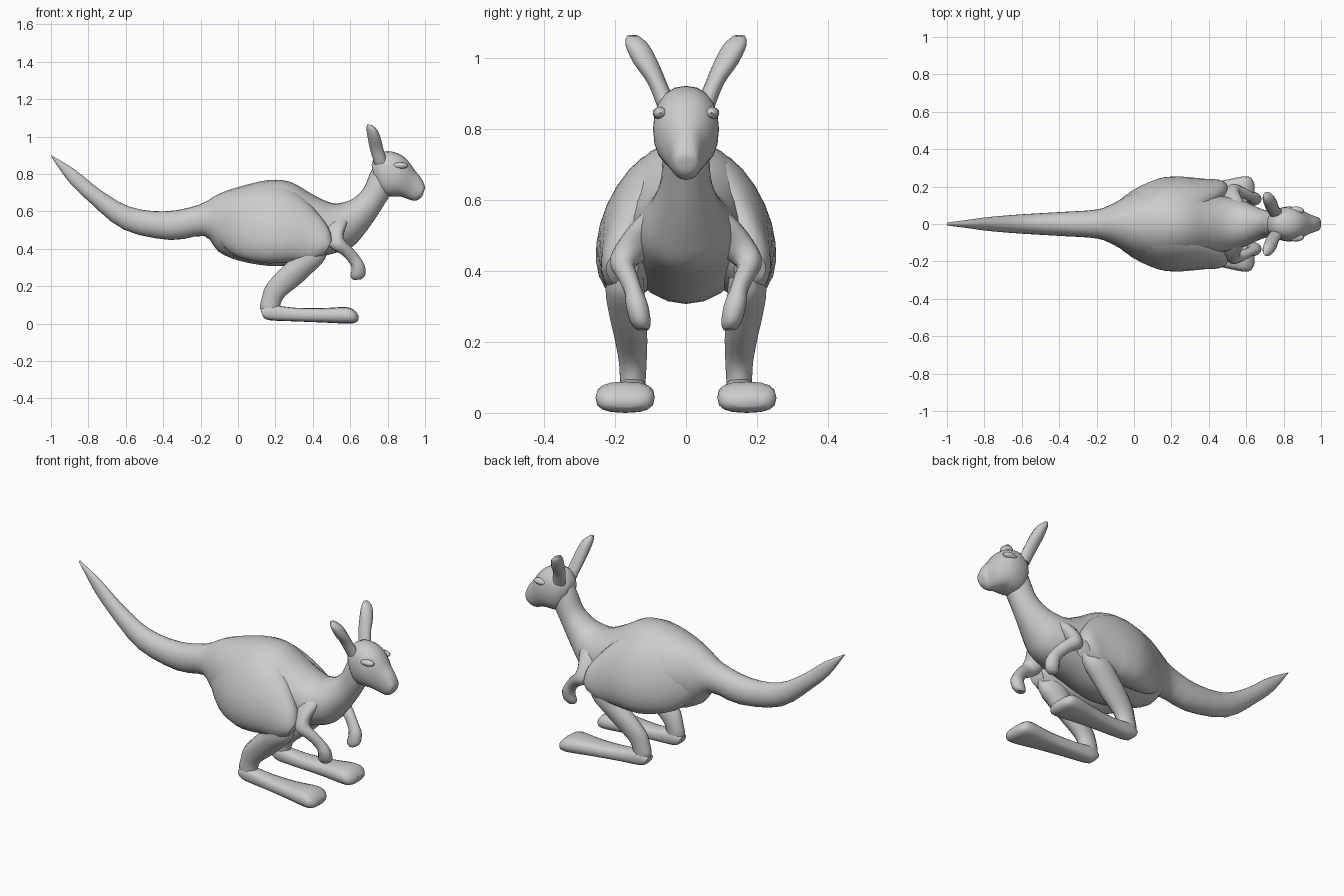
import bpy, bmesh, math
from mathutils import Vector


def spline(rows, steps):
    """Catmull-Rom interpolation through the section rows."""
    out = []
    for i in range(len(rows) - 1):
        p = [rows[max(0, min(len(rows) - 1, i + k))] for k in (-1, 0, 1, 2)]
        for s in range(steps):
            t = s / steps
            out.append([0.5 * (2 * b + (c - a) * t + (2 * a - 5 * b + 4 * c - d) * t * t
                               + (3 * b - a - 3 * c + d) * t ** 3) for a, b, c, d in zip(*p)])
    return out + [list(rows[-1])]


def loft(name, rows, sides=20, steps=3, power=1.0, mirror=False):
    """Rows: x,z of one edge, x,z of the opposite edge, centre y, half width, optional inward lean."""
    bm = bmesh.new()
    rings = []
    for xa, za, xb, zb, y, w, *lean in spline(rows, steps):
        d = lean[0] if lean else 0
        a, b = Vector((xa, y - d, za)), Vector((xb, y + d, zb))
        mid, half = (a + b) / 2, (a - b) / 2
        ring = []
        for k in range(sides):
            ang = 2 * math.pi * k / sides
            c, s = (math.copysign(abs(v) ** power, v) for v in (math.cos(ang), math.sin(ang)))
            ring.append(bm.verts.new(mid + half * c + Vector((0, max(w, 0.002) * s, 0))))
        rings.append(ring)
    for r, q in zip(rings, rings[1:]):
        for k in range(sides):
            j = (k + 1) % sides
            bm.faces.new((r[k], r[j], q[j], q[k]))
    bm.faces.new(rings[0])
    bm.faces.new(rings[-1][::-1])
    return finish(name, bm, mirror)


def finish(name, bm, mirror):
    bmesh.ops.recalc_face_normals(bm, faces=bm.faces)
    me = bpy.data.meshes.new(name)
    bm.to_mesh(me)
    bm.free()
    ob = bpy.data.objects.new(name, me)
    bpy.context.collection.objects.link(ob)
    if mirror:
        m = ob.modifiers.new("Mirror", 'MIRROR')
        m.use_axis = (False, True, False)
    bpy.ops.object.select_all(action='DESELECT')
    ob.select_set(True)
    bpy.context.view_layer.objects.active = ob
    bpy.ops.object.shade_smooth_by_angle(angle=math.radians(45))
    return ob


# Tail, trunk and neck in one sweep
loft("tail_body_neck", [
    (-1.0, .90, -.995, .888, 0, .008), (-.87, .822, -.91, .765, 0, .022),
    (-.74, .718, -.80, .655, 0, .038), (-.58, .625, -.61, .502, 0, .052),
    (-.39, .60, -.36, .447, 0, .065), (-.21, .635, -.18, .468, 0, .078),
    (-.10, .695, -.105, .385, 0, .115), (.02, .735, .01, .335, 0, .175),
    (.16, .767, .17, .308, 0, .20), (.28, .758, .29, .315, 0, .185),
    (.40, .69, .40, .345, 0, .16), (.50, .645, .51, .375, 0, .145),
    (.57, .65, .61, .41, 0, .122), (.62, .672, .675, .48, 0, .095),
    (.67, .72, .74, .57, 0, .072), (.705, .80, .79, .65, 0, .066),
    (.735, .86, .83, .71, 0, .062)], sides=24)

# Head from skull to nose
loft("head", [
    (.713, .85, .735, .76, 0, .045), (.745, .905, .775, .69, 0, .078),
    (.80, .922, .825, .68, 0, .092), (.86, .908, .86, .68, 0, .090),
    (.905, .875, .89, .673, 0, .075), (.945, .82, .92, .662, 0, .055),
    (.978, .78, .95, .657, 0, .043), (.995, .745, .98, .675, 0, .034),
    (1.0, .725, .992, .70, 0, .018)], sides=20, power=.9)

# Ears
loft("ear", [
    (.80, .86, .73, .85, .05, .028), (.778, .93, .708, .925, .08, .027),
    (.765, .985, .695, .985, .112, .035), (.745, 1.035, .687, 1.04, .138, .033),
    (.715, 1.062, .69, 1.065, .15, .016)], sides=12, mirror=True)

# Brow ridges over the eyes, mostly sunk into the head
bm = bmesh.new()
bmesh.ops.create_uvsphere(bm, u_segments=12, v_segments=8, radius=1)
bmesh.ops.scale(bm, vec=(.045, .022, .018), verts=bm.verts)
bmesh.ops.translate(bm, vec=(.865, .072, .845), verts=bm.verts)
finish("brow", bm, True)

# Haunches leaning in to meet the spine, front rim standing proud of the flank
loft("haunch", [
    (-.13, .60, -.12, .45, .045, .04, .01), (-.02, .69, -.01, .36, .085, .085, .035),
    (.11, .738, .13, .325, .108, .122, .055), (.23, .742, .23, .325, .115, .127, .058),
    (.34, .68, .29, .33, .135, .107, .04), (.44, .575, .35, .33, .165, .075, .015),
    (.487, .505, .41, .34, .178, .06, .005), (.503, .45, .46, .365, .18, .045, 0)],
    sides=24, mirror=True)

# Lower legs
loft("lower_leg", [
    (.47, .45, .27, .42, .172, .045), (.468, .35, .275, .345, .172, .056),
    (.40, .275, .215, .28, .165, .053), (.33, .21, .15, .205, .155, .047),
    (.25, .145, .128, .14, .15, .04), (.225, .095, .118, .085, .15, .037),
    (.22, .04, .135, .035, .15, .034)], sides=14, mirror=True)

# Long hind feet
loft("hind_foot", [
    (.12, .075, .135, .035, .15, .03), (.165, .10, .17, .018, .15, .04),
    (.30, .085, .30, .012, .155, .048), (.45, .083, .45, .006, .165, .062),
    (.58, .088, .58, .0, .171, .083), (.625, .068, .625, .004, .172, .075),
    (.643, .045, .643, .018, .172, .045)], sides=16, power=.75, mirror=True)

# Forelimbs: broad shoulder sunk in the chest, narrow elbow, paw
loft("forelimb", [
    (.60, .60, .46, .58, .04, .05), (.59, .545, .455, .51, .095, .062),
    (.565, .485, .475, .43, .15, .054), (.57, .445, .51, .395, .178, .036),
    (.61, .405, .56, .365, .165, .029), (.648, .36, .595, .325, .148, .026),
    (.678, .31, .608, .295, .138, .032), (.68, .26, .602, .25, .128, .029),
    (.66, .237, .62, .232, .122, .017)], sides=14, mirror=True)
